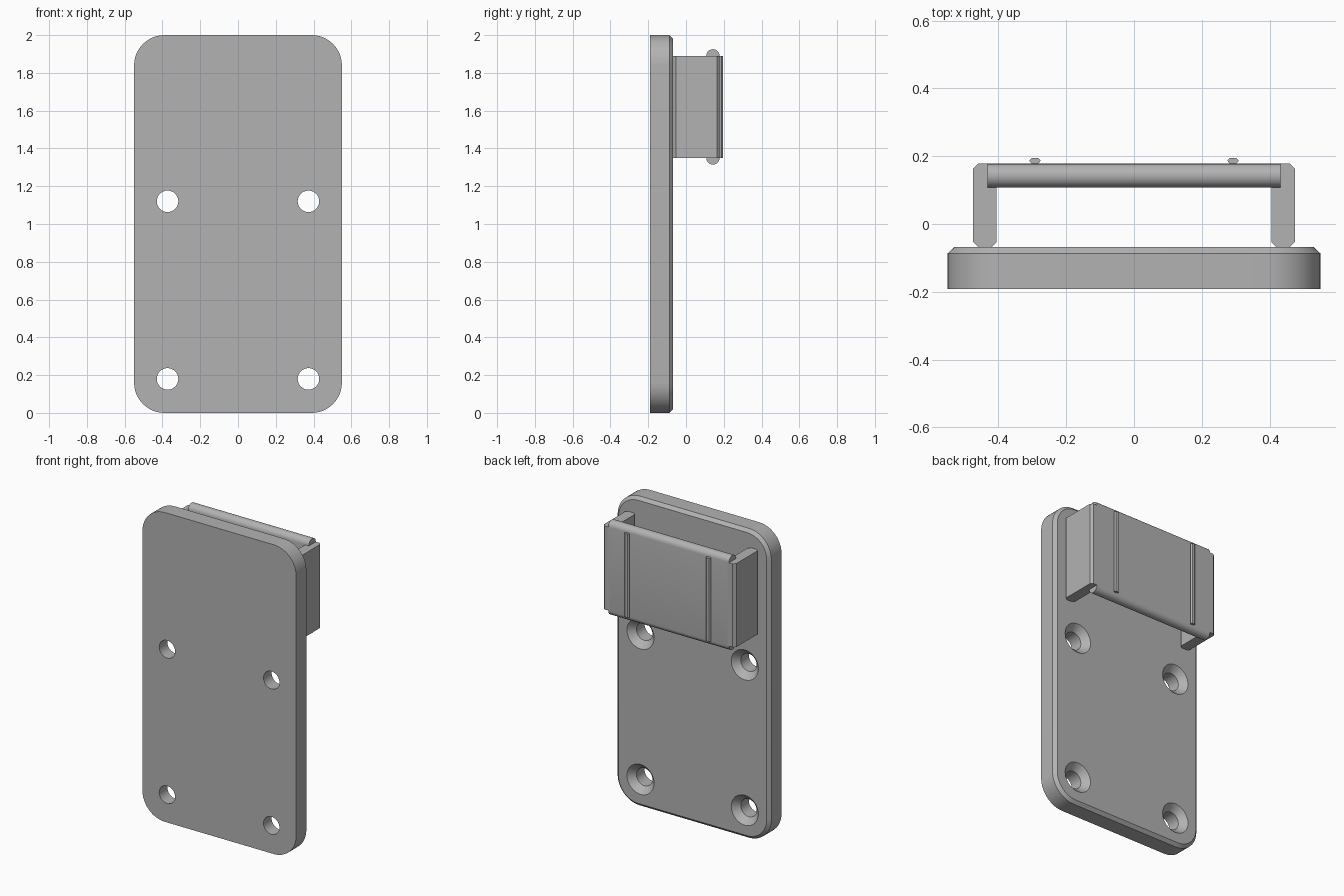
import bpy, bmesh, math

if "Cube" in bpy.data.objects:
    bpy.data.objects.remove(bpy.data.objects["Cube"])

grey = bpy.data.materials.new("light grey")
grey.diffuse_color = (0.448, 0.448, 0.448, 1)
grey.use_nodes = True
grey.node_tree.nodes["Principled BSDF"].inputs["Base Color"].default_value = grey.diffuse_color


def loft(name, rings):
    """Skin a stack of equal-length rings and cap both ends."""
    bm = bmesh.new()
    loops = [[bm.verts.new(p) for p in ring] for ring in rings]
    n = len(loops[0])
    for a, b in zip(loops, loops[1:]):
        for i in range(n):
            j = (i + 1) % n
            bm.faces.new((a[i], a[j], b[j], b[i]))
    bm.faces.new(loops[0][::-1])
    bm.faces.new(loops[-1])
    bmesh.ops.recalc_face_normals(bm, faces=bm.faces)
    mesh = bpy.data.meshes.new(name)
    bm.to_mesh(mesh)
    bm.free()
    mesh.materials.append(grey)
    ob = bpy.data.objects.new(name, mesh)
    bpy.context.collection.objects.link(ob)
    return ob


def smooth(ob):
    bpy.ops.object.select_all(action='DESELECT')
    ob.select_set(True)
    bpy.context.view_layer.objects.active = ob
    bpy.ops.object.shade_smooth_by_angle(angle=math.radians(30))


def rounded_rect(y, inset, hx=0.55, hz=1.0, r=0.16, seg=12):
    pts = []
    for k, (sx, sz) in enumerate([(1, 1), (-1, 1), (-1, -1), (1, -1)]):
        for i in range(seg + 1):
            a = math.pi / 2 * (k + i / seg)
            pts.append((sx * (hx - r) + (r - inset) * math.cos(a), y,
                        1 + sz * (hz - r) + (r - inset) * math.sin(a)))
    return pts


def circle(x, y, z, r, n=32):
    return [(x + r * math.cos(2 * math.pi * i / n), y,
             z + r * math.sin(2 * math.pi * i / n)) for i in range(n)]


def upright(name, profile, z0, z1):
    return loft(name, [[(x, y, z) for x, y in profile] for z in (z0, z1)])


# Mounting plate, chamfered around the back
plate = loft("mounting_plate", [rounded_rect(-0.191, 0), rounded_rect(-0.087, 0),
                                rounded_rect(-0.068, 0.02)])

# Countersunk screw holes
for x in (-0.373, 0.373):
    for z in (0.18, 1.12):
        cutter = loft("hole_cutter", [circle(x, -0.25, z, 0.057), circle(x, -0.108, z, 0.057),
                                      circle(x, -0.048, z, 0.117)])
        mod = plate.modifiers.new("hole", 'BOOLEAN')
        mod.operation = 'DIFFERENCE'
        mod.solver = 'EXACT'
        mod.object = cutter
        bpy.context.view_layer.objects.active = plate
        bpy.ops.object.modifier_apply(modifier=mod.name)
        bpy.data.objects.remove(cutter)
smooth(plate)

Z0, Z1 = 1.35, 1.89
for s, side in ((-1, "left"), (1, "right")):
    # Side arm with chamfered edges
    arm = [(0.42, -0.068), (0.459, -0.068), (0.474, -0.053), (0.474, 0.163),
           (0.459, 0.178), (0.42, 0.178), (0.405, 0.163), (0.405, -0.053)]
    upright(side + "_arm", [(s * x, y) for x, y in arm], Z0, Z1)
    # Thin grip rib on the back of the clip
    rib = [(-0.017, 0.187), (-0.009, 0.195), (0.009, 0.195),
           (0.017, 0.187), (0.009, 0.177), (-0.009, 0.177)]
    upright(side + "_rib", [(s * 0.292 + x, y) for x, y in rib], Z0, Z1)

# Clip panel with half-round top and bottom edges
R, YC, N = 0.0355, 0.1425, 12
outline = [(YC + R * math.cos(math.pi * i / N), Z1 + R * math.sin(math.pi * i / N))
           for i in range(N + 1)]
outline += [(YC - R * math.cos(math.pi * i / N), Z0 - R * math.sin(math.pi * i / N))
            for i in range(N + 1)]
smooth(loft("clip_panel", [[(x, y, z) for y, z in outline] for x in (-0.432, 0.432)]))
